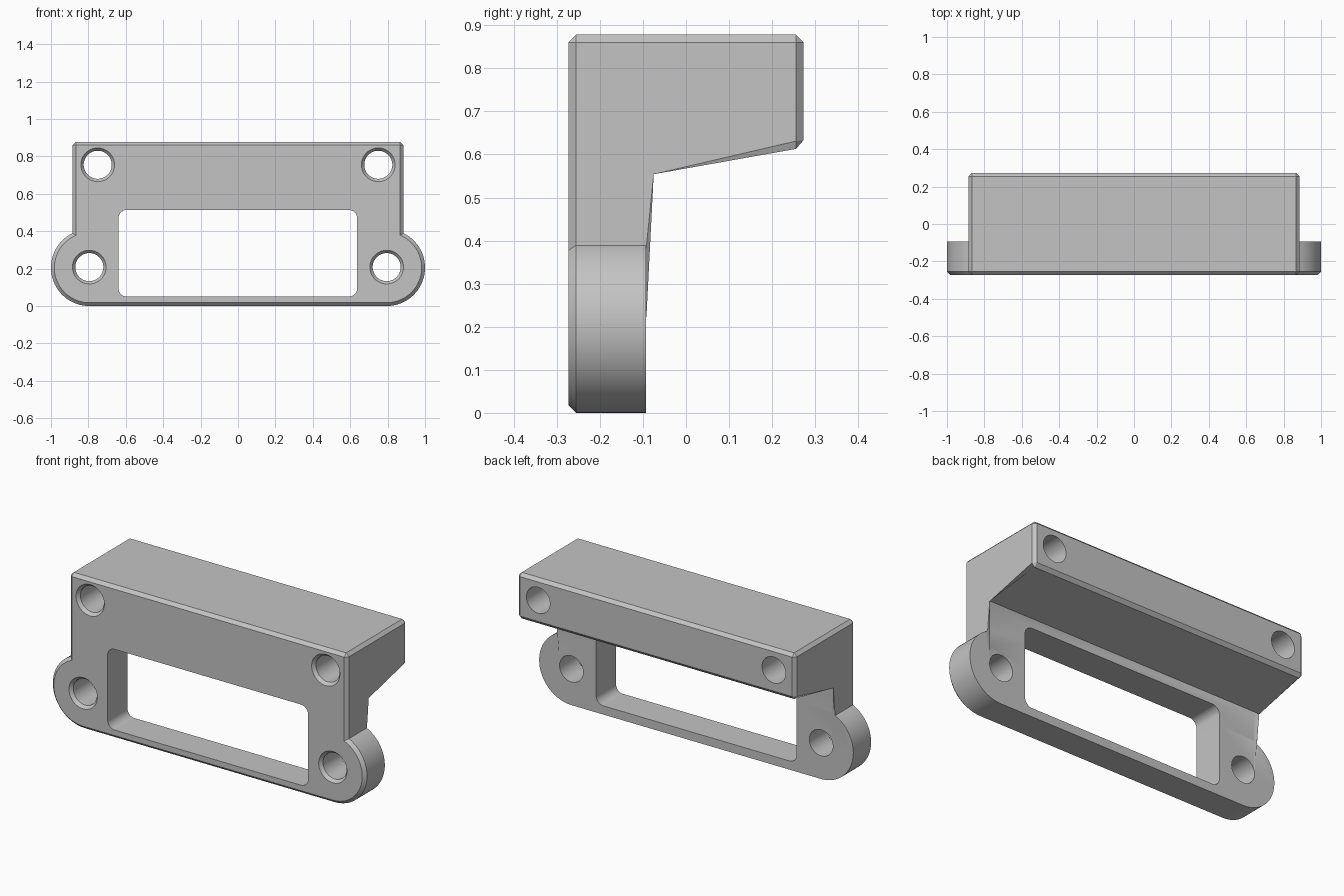
import bpy, bmesh, math

cube = bpy.data.objects.get("Cube")
if cube:
    bpy.data.objects.remove(cube, do_unlink=True)

FRONT, BACK, PLATE_BACK = -0.273, 0.273, -0.093
CHAMFER = 0.018
HALF_BLOCK = 0.885
EAR_R = 0.205
EAR_X = 1 - EAR_R

grey = bpy.data.materials.new("mid_grey")
grey.use_nodes = True
colour = (0.55, 0.55, 0.55, 1)
grey.diffuse_color = colour
grey.node_tree.nodes["Principled BSDF"].inputs["Base Color"].default_value = colour


def rounded(cx, cz, hx, hz, r, y, steps=18):
    """Rounded outline in the xz plane: straight half sizes hx, hz plus radius r."""
    ring = []
    for q, (sx, sz) in enumerate(((1, 1), (-1, 1), (-1, -1), (1, -1))):
        for i in range(steps + 1):
            a = math.pi / 2 * (q + i / steps)
            ring.append((cx + sx * hx + r * math.cos(a), y, cz + sz * hz + r * math.sin(a)))
    return ring


def loft(bm, rings):
    """Closed solid through rings of equal point count."""
    loops = [[bm.verts.new(p) for p in ring] for ring in rings]
    for a, b in zip(loops, loops[1:]):
        for i in range(len(a)):
            j = (i + 1) % len(a)
            bm.faces.new((a[i], a[j], b[j], b[i]))
    bm.faces.new(loops[0])
    bm.faces.new(loops[-1])


def finish(bm, name):
    bmesh.ops.remove_doubles(bm, verts=bm.verts, dist=1e-5)
    bmesh.ops.recalc_face_normals(bm, faces=bm.faces)
    mesh = bpy.data.meshes.new(name)
    bm.to_mesh(mesh)
    bm.free()
    mesh.materials.append(grey)
    obj = bpy.data.objects.new(name, mesh)
    bpy.context.collection.objects.link(obj)
    return obj


def combine(target, other, operation):
    mod = target.modifiers.new(operation.title(), 'BOOLEAN')
    mod.operation, mod.solver, mod.object = operation, 'EXACT', other
    bpy.context.view_layer.objects.active = target
    bpy.ops.object.modifier_apply(modifier=mod.name)
    bpy.data.objects.remove(other, do_unlink=True)


# Upper block: side profile swept across x, then chamfered
profile = [(FRONT, 0.2), (FRONT, 0.878), (BACK, 0.878), (BACK, 0.615),
           (PLATE_BACK, 0.57), (PLATE_BACK, 0.2)]
bm = bmesh.new()
loft(bm, [[(x, y, z) for y, z in profile] for x in (-HALF_BLOCK, HALF_BLOCK)])


def is_chamfered(edge):
    a, b = (v.co for v in edge.verts)
    inner_corner = all(abs(p.y - PLATE_BACK) < 1e-4 for p in (a, b)) and abs(a.x - b.x) > 1
    return not inner_corner and max(a.z, b.z) > 0.3


bmesh.ops.bevel(bm, geom=[e for e in bm.edges if is_chamfered(e)], offset=CHAMFER,
                offset_type='OFFSET', segments=1, affect='EDGES')
bracket = finish(bm, "bracket_body")

# Lower plate with round ears and a chamfered front rim
bm = bmesh.new()
loft(bm, [rounded(0, EAR_R, EAR_X, 0, r, y) for r, y in
          ((EAR_R - CHAMFER, FRONT), (EAR_R, FRONT + CHAMFER), (EAR_R, PLATE_BACK))])
combine(bracket, finish(bm, "ear_plate"), 'UNION')

# Window and four countersunk bolt holes
bm = bmesh.new()
loft(bm, [rounded(-0.001, 0.282, 0.593, 0.187, 0.045, y) for y in (-0.4, 0.0)])
for side in (-1, 1):
    for x, z in ((EAR_X, 0.208), (0.75, 0.755)):
        loft(bm, [rounded(side * x, z, 0, 0, r, y) for r, y in
                  ((0.09, -0.4), (0.09, FRONT), (0.075, FRONT + CHAMFER), (0.075, 0.4))])
combine(bracket, finish(bm, "openings_cutter"), 'DIFFERENCE')

# Smooth round walls, crisp edges
bpy.ops.object.select_all(action='DESELECT')
bracket.select_set(True)
bpy.context.view_layer.objects.active = bracket
bpy.ops.object.shade_smooth_by_angle(angle=math.radians(25))
